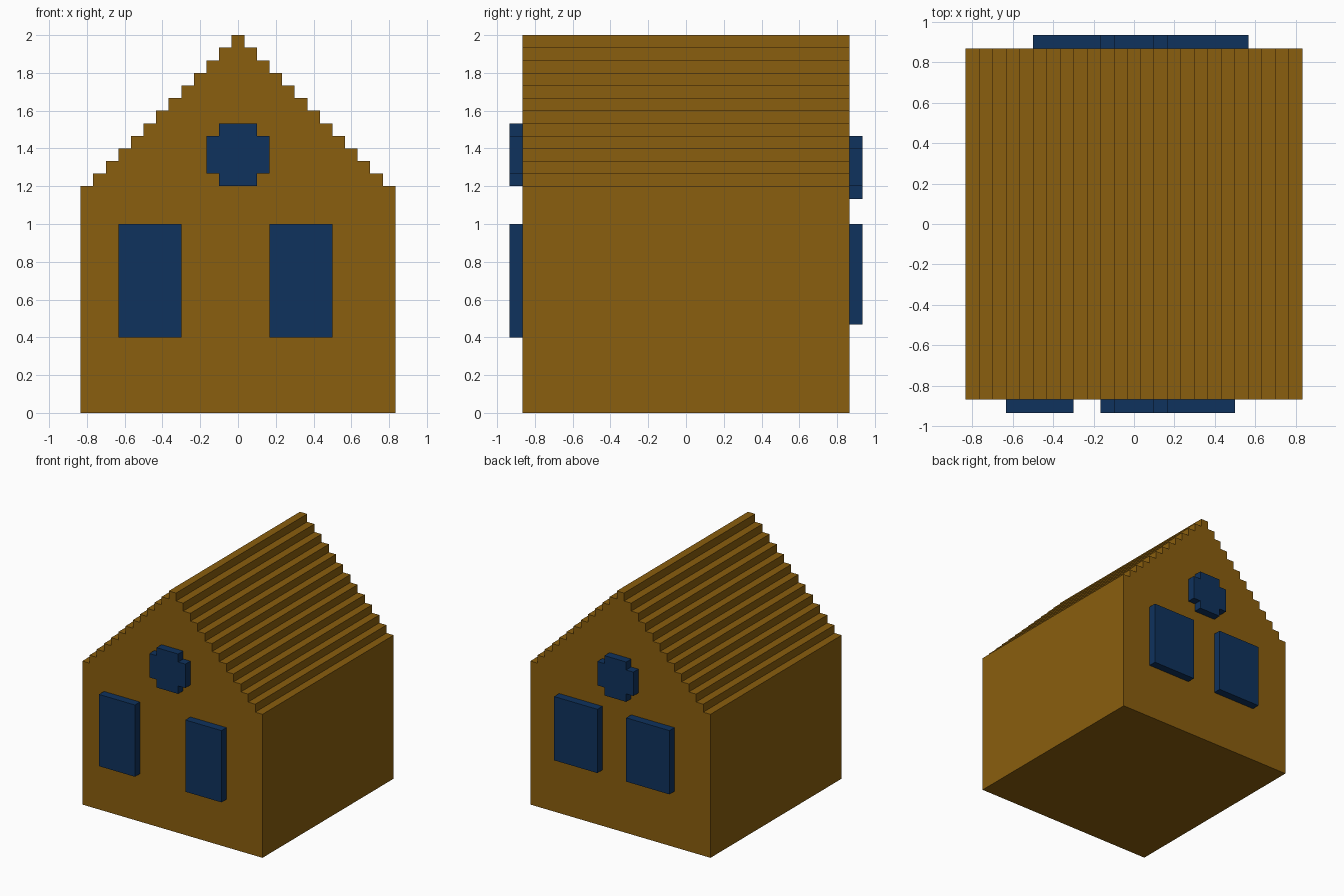
import bpy
import bmesh

U = 1 / 15  # one block of the modelling grid

if "Cube" in bpy.data.objects:
    bpy.data.objects.remove(bpy.data.objects["Cube"], do_unlink=True)


def material(name, rgb):
    mat = bpy.data.materials.new(name)
    mat.use_nodes = True
    mat.diffuse_color = (*rgb, 1)
    mat.node_tree.nodes["Principled BSDF"].inputs["Base Color"].default_value = (*rgb, 1)
    return mat


def extrude_profile(name, points, y0, y1, mat):
    """Extrude an x/z outline (in blocks) along y from y0 to y1."""
    bm = bmesh.new()
    face = bm.faces.new([bm.verts.new((x * U, y0 * U, z * U)) for x, z in points])
    new = bmesh.ops.extrude_face_region(bm, geom=[face])["geom"]
    verts = [v for v in new if isinstance(v, bmesh.types.BMVert)]
    bmesh.ops.translate(bm, vec=(0, (y1 - y0) * U, 0), verts=verts)
    bmesh.ops.recalc_face_normals(bm, faces=bm.faces)
    mesh = bpy.data.meshes.new(name)
    bm.to_mesh(mesh)
    bm.free()
    mesh.materials.append(mat)
    obj = bpy.data.objects.new(name, mesh)
    bpy.context.collection.objects.link(obj)
    return obj


def rectangle(x0, x1, z0, z1):
    return [(x0, z0), (x1, z0), (x1, z1), (x0, z1)]


def notched_square(z0):
    """Five-block square with its corner blocks removed, bottom at z0."""
    right = [(1.5, z0), (1.5, z0 + 1), (2.5, z0 + 1),
             (2.5, z0 + 4), (1.5, z0 + 4), (1.5, z0 + 5)]
    return right + [(-x, z) for x, z in reversed(right)]


brown = material("Wall Brown", (0.254, 0.112, 0.0044))
blue = material("Window Blue", (0.0048, 0.032, 0.109))

# House body: straight walls, then a stepped gable roof of twelve layers
right_side = [(12.5, 0), (12.5, 18)]
for step in range(12):
    half = 11.5 - step
    right_side += [(half, 18 + step), (half, 19 + step)]
outline = right_side + [(-x, z) for x, z in reversed(right_side)]
extrude_profile("house_body", outline, -13, 13, brown)

# Front windows
extrude_profile("front_window_right", rectangle(-9.5, -4.5, 6, 15), -14, -13, blue)
extrude_profile("front_window_left", rectangle(2.5, 7.5, 6, 15), -14, -13, blue)
extrude_profile("front_round_window", notched_square(18), -14, -13, blue)

# Back windows
extrude_profile("back_window_right", rectangle(-7.5, -1.5, 7, 15), 13, 14, blue)
extrude_profile("back_window_left", rectangle(2.5, 8.5, 7, 15), 13, 14, blue)
extrude_profile("back_round_window", notched_square(17), 13, 14, blue)
